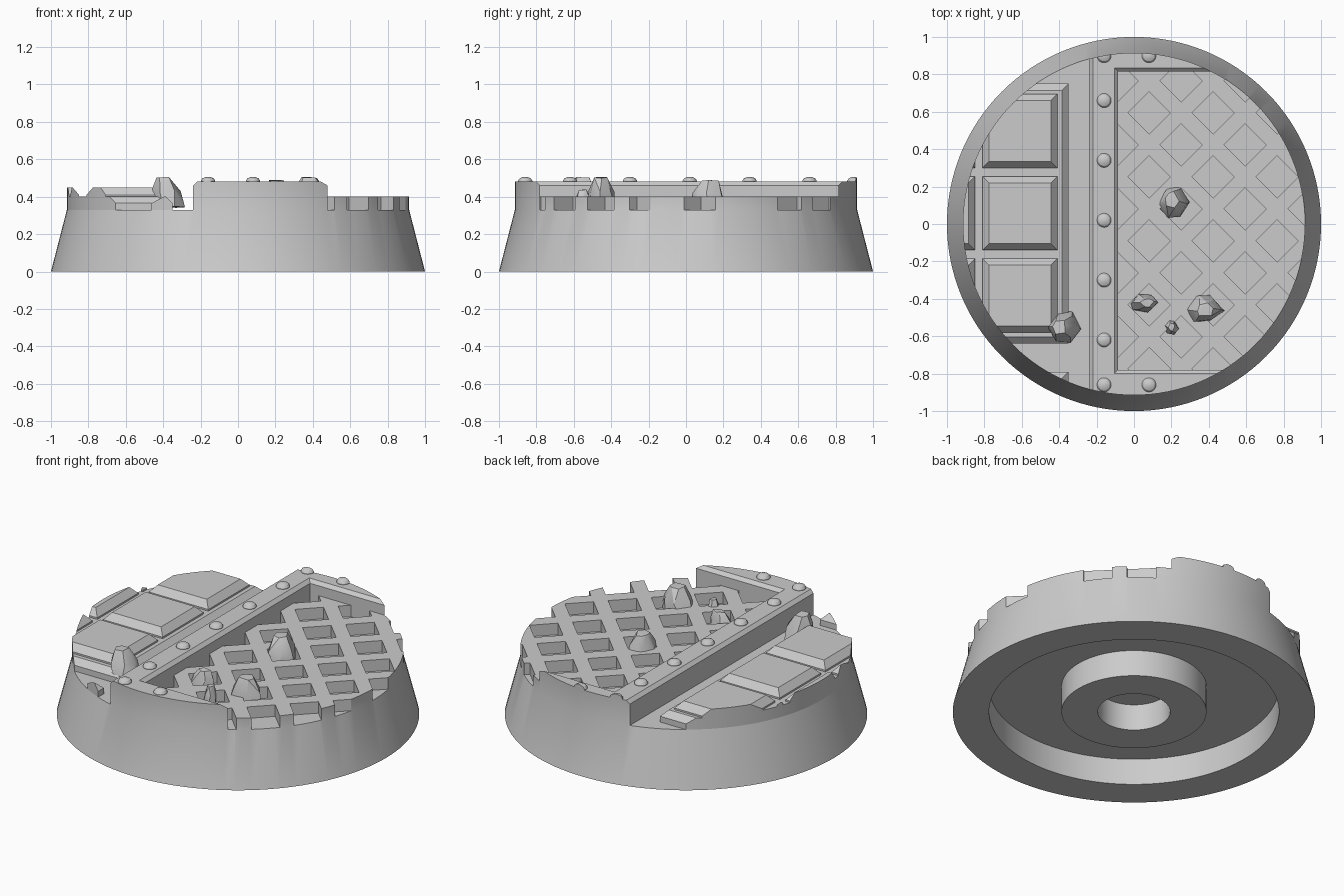
import bpy, bmesh, math, random
from mathutils import Vector

cube = bpy.data.objects.get("Cube")
if cube:
    bpy.data.objects.remove(cube, do_unlink=True)

RIM, FLOOR, GRATE, TOP = 0.915, 0.33, 0.40, 0.48
SEGMENTS = 128

stone = bpy.data.materials.new("plain_grey")
stone.use_nodes = True
grey = (0.6, 0.6, 0.6, 1)
stone.diffuse_color = grey
stone.node_tree.nodes["Principled BSDF"].inputs["Base Color"].default_value = grey
parts = []


def finish(name, bm, keep=True):
    bmesh.ops.recalc_face_normals(bm, faces=bm.faces[:])
    mesh = bpy.data.meshes.new(name)
    bm.to_mesh(mesh)
    bm.free()
    mesh.materials.append(stone)
    obj = bpy.data.objects.new(name, mesh)
    bpy.context.collection.objects.link(obj)
    if keep:
        parts.append(obj)
    else:
        obj.hide_render = True
    return obj


def lathe(name, profile, steps, centre=(0, 0), keep=True):
    bm = bmesh.new()
    verts = [bm.verts.new((centre[0] + r, centre[1], z)) for r, z in profile]
    edges = [bm.edges.new(pair) for pair in zip(verts, verts[1:])]
    bmesh.ops.spin(bm, geom=verts + edges, cent=(*centre, 0), axis=(0, 0, 1),
                   angle=math.tau, steps=steps)
    bmesh.ops.remove_doubles(bm, verts=bm.verts[:], dist=1e-5)
    return finish(name, bm)if keep else finish(name, bm, False)


def loft(bm, rings):
    # closed solid through matching rings of points
    rings = [[bm.verts.new(p) for p in ring] for ring in rings]
    n = len(rings[0])
    bm.faces.new(rings[0][::-1])
    bm.faces.new(rings[-1])
    for low, high in zip(rings, rings[1:]):
        for i in range(n):
            j = (i + 1) % n
            bm.faces.new((low[i], low[j], high[j], high[i]))


def block(name, x, y, z, bevel, keep=True):
    # box with a chamfer between the second and third height
    bm = bmesh.new()
    rings = []
    for height, inset in zip(z, (0, 0, bevel)):
        x0, x1, y0, y1 = x[0] + inset, x[1] - inset, y[0] + inset, y[1] - inset
        rings.append([(x0, y0, height), (x1, y0, height), (x1, y1, height), (x0, y1, height)])
    loft(bm, rings)
    return finish(name, bm, keep)


def boolean(obj, other, operation):
    mod = obj.modifiers.new("cut", 'BOOLEAN')
    mod.operation, mod.solver, mod.object = operation, 'EXACT', other
    bpy.context.view_layer.objects.active = obj
    bpy.ops.object.modifier_apply(modifier=mod.name)


def rock(name, x, y, z0, z1, size, lean, seed):
    # irregular leaning chunk wrapped round three jittered rings
    rng = random.Random(seed)
    bm = bmesh.new()
    for t, scale in ((0, 1), (0.5, 0.85), (0.95, 0.45)):
        for i in range(6):
            a = math.tau * (i + rng.uniform(-0.25, 0.25)) / 6
            r = scale * rng.uniform(0.82, 1.1)
            bm.verts.new((x + size[0] * r * math.cos(a) + lean[0] * t,
                          y + size[1] * r * math.sin(a) + lean[1] * t,
                          z0 + (z1 - z0) * min(1, t + rng.uniform(0, 0.06))))
    hull = bmesh.ops.convex_hull(bm, input=bm.verts[:])
    loose = {v for v in hull["geom_interior"] if isinstance(v, bmesh.types.BMVert)}
    bmesh.ops.delete(bm, geom=list(loose), context='VERTS')
    return finish(name, bm)


# Round body with a hollow underside and a central ring
body = lathe("base_body", [(0, 0.16), (0.2, 0.16), (0.2, 0), (0.4, 0), (0.4, 0.16),
                           (0.8, 0.16), (0.8, 0), (1, 0), (RIM, FLOOR), (RIM, TOP), (0, TOP)],
             SEGMENTS)
clip = lathe("clip_helper", [(0, 0.2), (RIM, 0.2), (RIM, 0.7), (0, 0.7)], SEGMENTS, keep=False)

# Low floor beside the beam, with a chamfered beam edge
bm = bmesh.new()
side = [(-1.2, FLOOR), (-0.24, FLOOR), (-0.24, 0.46), (-0.22, TOP), (-0.22, 0.6), (-1.2, 0.6)]
loft(bm, [[(x, y, z) for x, z in side] for y in (-1.2, 1.2)])
side_cutter = finish("side_floor_cutter", bm, False)

# Recessed panel and the diamond holes of its grating
px, py = (-0.085, 1.3), (-0.78, 0.815)
panel_cutter = block("panel_cutter", px, py, (GRATE, 0.46, 0.50), -0.04, False)
bounds = block("grating_bounds", px, py, (0.2, 0.3, 0.43), 0, False)
bm = bmesh.new()
pitch, half = 0.171, 0.113
for row in range(10):
    for col in range(7):
        if (row + col) % 2 == 0:
            cx, cy = -0.09 + col * pitch, 0.765 - row * pitch
            loft(bm, [[(cx + half, cy, z), (cx, cy + half, z), (cx - half, cy, z),
                       (cx, cy - half, z)] for z in (FLOOR, 0.42)])
holes = finish("grating_hole_cutter", bm, False)
boolean(holes, bounds, 'INTERSECT')
for cutter in (side_cutter, panel_cutter, holes):
    boolean(body, cutter, 'DIFFERENCE')

# Paving slabs with raised bricks, trimmed to the rim
paving = [block("main_slab", (-1.3, -0.35), (-0.64, 0.75), (0.32, 0.365, 0.40), 0.035),
          block("front_slab", (-1.3, -0.35), (-1.3, -0.79), (0.32, 0.365, 0.40), 0.035)]
for row in range(3):
    y0 = 0.30 - row * 0.44
    for label, x in (("inner", (-0.81, -0.41)), ("outer", (-1.25, -0.85))):
        paving.append(block(f"{label}_brick_{row + 1}", x, (y0, y0 + 0.395),
                            (0.39, 0.41, 0.45), 0.035))

# Rivets along the beam and the frame ends
spots = [(-0.16, y) for y in (0.9, 0.66, 0.34, 0.02, -0.30, -0.62, -0.86)]
spots += [(0.08, 0.9), (0.08, -0.86)]
for i, spot in enumerate(spots):
    paving.append(lathe(f"rivet_{i + 1}", [(0, 0.47), (0.038, 0.47), (0.038, 0.486),
                                           (0.03, 0.498), (0.016, 0.504), (0, 0.506)], 20, spot))
for part in paving:
    boolean(part, clip, 'INTERSECT')

# Scattered rubble
rock("rubble_slab_edge", -0.37, -0.55, 0.34, 0.505, (0.09, 0.09), (-0.03, 0), 3)
rock("rubble_centre", 0.21, 0.11, 0.34, 0.49, (0.085, 0.1), (-0.01, 0.02), 5)
rock("rubble_front", 0.37, -0.45, 0.34, 0.505, (0.105, 0.09), (0.01, -0.01), 8)
rock("rubble_small", 0.05, -0.42, 0.34, 0.45, (0.08, 0.05), (0.02, 0), 11)
rock("rubble_chip", 0.2, -0.55, 0.34, 0.44, (0.04, 0.05), (0, 0), 14)

# Remove helpers and shade
for helper in (clip, side_cutter, panel_cutter, bounds, holes):
    bpy.data.objects.remove(helper, do_unlink=True)
bpy.ops.object.select_all(action='DESELECT')
for part in parts:
    part.select_set(True)
bpy.context.view_layer.objects.active = body
bpy.ops.object.shade_smooth_by_angle(angle=math.radians(30))
